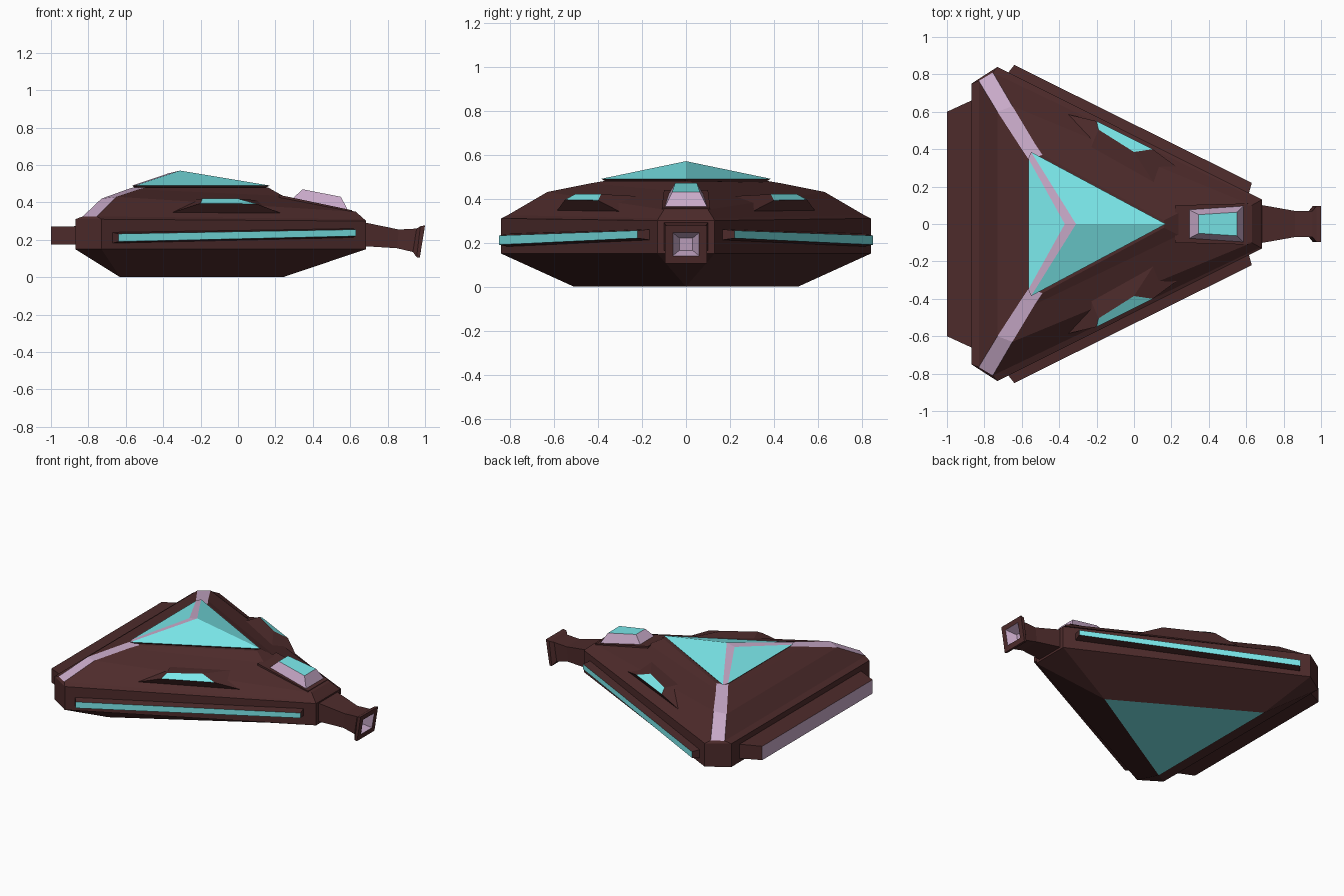
import bpy, bmesh

if "Cube" in bpy.data.objects:
    bpy.data.objects.remove(bpy.data.objects["Cube"])


def material(name, rgb):
    m = bpy.data.materials.new(name)
    m.diffuse_color = (*rgb, 1)
    m.use_nodes = True
    m.node_tree.nodes["Principled BSDF"].inputs["Base Color"].default_value = m.diffuse_color
    return m


MATS = [material("brown", (0.075, 0.024, 0.024)),
        material("cyan", (0.20, 0.82, 0.84)),
        material("mauve", (0.58, 0.40, 0.58))]
BROWN, CYAN, MAUVE = range(3)


def loft(name, rings, pick=lambda level, seg: BROWN, start=BROWN, end=BROWN):
    """Skin rings of points; coincident points merge into triangles."""
    bm = bmesh.new()
    cache = {}

    def vert(p):
        key = tuple(round(c, 4) for c in p)
        if key not in cache:
            cache[key] = bm.verts.new(key)
        return cache[key]

    def face(points, mat):
        vs = list(dict.fromkeys(vert(p) for p in points))
        if len(vs) > 2:
            bm.faces.new(vs).material_index = mat

    n = len(rings[0])
    face(rings[0][::-1], start)
    for k in range(len(rings) - 1):
        a, b = rings[k], rings[k + 1]
        for i in range(n):
            j = (i + 1) % n
            face([a[i], a[j], b[j], b[i]], pick(k, i))
    face(rings[-1], end)
    bmesh.ops.recalc_face_normals(bm, faces=bm.faces)
    me = bpy.data.meshes.new(name)
    bm.to_mesh(me)
    bm.free()
    for m in MATS:
        me.materials.append(m)
    ob = bpy.data.objects.new(name, me)
    bpy.context.collection.objects.link(ob)
    return ob


def both(*half):
    """Complete a half ring (rear, side, nose) across y = 0."""
    return list(half) + [(x, -y, z) for x, y, z in reversed(half)]


def section(xb, xt, w, zb, zt):
    """Rectangle facing x, optionally tilted."""
    return [(xb, -w, zb), (xb, w, zb), (xt, w, zt), (xt, -w, zt)]


def slab(x0, w0, z0, x1, w1, z1):
    """Rectangle facing z, back edge and front edge given."""
    return [(x0, -w0, z0), (x1, -w1, z1), (x1, w1, z1), (x0, w0, z0)]


# Three-cornered hull, with mauve strips on the upper rear corner facets
loft("hull", [
    both((-0.63, 0.51, 0), (-0.63, 0.51, 0), (0.24, 0, 0)),
    both((-0.87, 0.75, 0.15), (-0.73, 0.84, 0.15), (0.685, 0.13, 0.15)),
    both((-0.87, 0.75, 0.31), (-0.73, 0.84, 0.31), (0.685, 0.13, 0.30)),
    both((-0.83, 0.765, 0.325), (-0.755, 0.81, 0.325), (0.675, 0.125, 0.31)),
    both((-0.73, 0.60, 0.42), (-0.65, 0.63, 0.43), (0.63, 0.10, 0.35)),
    both((-0.60, 0.40, 0.467), (-0.53, 0.43, 0.47), (0.24, 0.06, 0.435)),
    both((-0.56, 0.34, 0.48), (-0.49, 0.37, 0.48), (0.16, 0.02, 0.48)),
], lambda k, i: MAUVE if k >= 3 and i in (0, 4) else BROWN, start=CYAN)

# Pyramid canopy on the roof with mauve ridges
apex = (-0.31, 0, 0.57)
loft("roof_pyramid", [
    both((-0.55, 0.33, 0.475), (-0.53, 0.36, 0.475), (0.14, 0, 0.475)),
    both((-0.565, 0.35, 0.49), (-0.55, 0.385, 0.49), (0.17, 0, 0.49)),
    both((-0.37, 0, 0.556), apex, apex),
], lambda k, i: BROWN if k == 0 else (MAUVE if i in (0, 4) else CYAN))

# Cockpit and its mount
loft("cockpit_mount", [slab(0.22, 0.10, 0.36, 0.61, 0.11, 0.31),
                       slab(0.22, 0.10, 0.44, 0.61, 0.11, 0.358)])
loft("cockpit", [slab(0.27, 0.09, 0.40, 0.595, 0.105, 0.345),
                 slab(0.345, 0.05, 0.47, 0.55, 0.063, 0.43)],
     lambda k, i: MAUVE, end=CYAN)

# Nose nozzle with flared, recessed mouth
loft("nose_nozzle", [
    section(0.62, 0.62, 0.11, 0.16, 0.30),
    section(0.69, 0.69, 0.10, 0.165, 0.29),
    section(0.85, 0.86, 0.07, 0.155, 0.255),
    section(0.935, 0.955, 0.07, 0.135, 0.26),
    section(0.955, 0.975, 0.095, 0.107, 0.272),
    section(0.972, 1.0, 0.095, 0.105, 0.278),
    section(0.977, 0.995, 0.06, 0.14, 0.245),
    section(0.92, 0.93, 0.03, 0.165, 0.22),
], lambda k, i: MAUVE if k == 6 else BROWN, end=MAUVE)

# Rear engine slab with mauve exhaust face
loft("rear_engine", [section(-0.75, -0.75, 0.715, 0.175, 0.275),
                     section(-1.0, -1.0, 0.60, 0.175, 0.27)], end=MAUVE)

for s, side in ((1, "left"), (-1, "right")):
    def flip(points):
        return [(x, s * y, z) for x, y, z in points]

    # Long light bar on the hull side
    loft(side + "_light_bar", [
        flip([(-0.68, 0.80, 0.18), (0.61, 0.15, 0.21),
              (0.61, 0.15, 0.262), (-0.68, 0.80, 0.242)]),
        flip([(-0.64, 0.85, 0.19), (0.63, 0.22, 0.22),
              (0.63, 0.22, 0.255), (-0.64, 0.85, 0.232)])], end=CYAN)

    # Dormer window on the upper slope
    loft(side + "_dormer", [
        flip([(-0.37, 0.59, 0.34), (0.25, 0.29, 0.335),
              (0.12, 0.20, 0.41), (-0.25, 0.36, 0.415)]),
        flip([(-0.20, 0.55, 0.395), (0.10, 0.40, 0.392),
              (0.0, 0.385, 0.42), (-0.19, 0.505, 0.42)])], end=CYAN)
